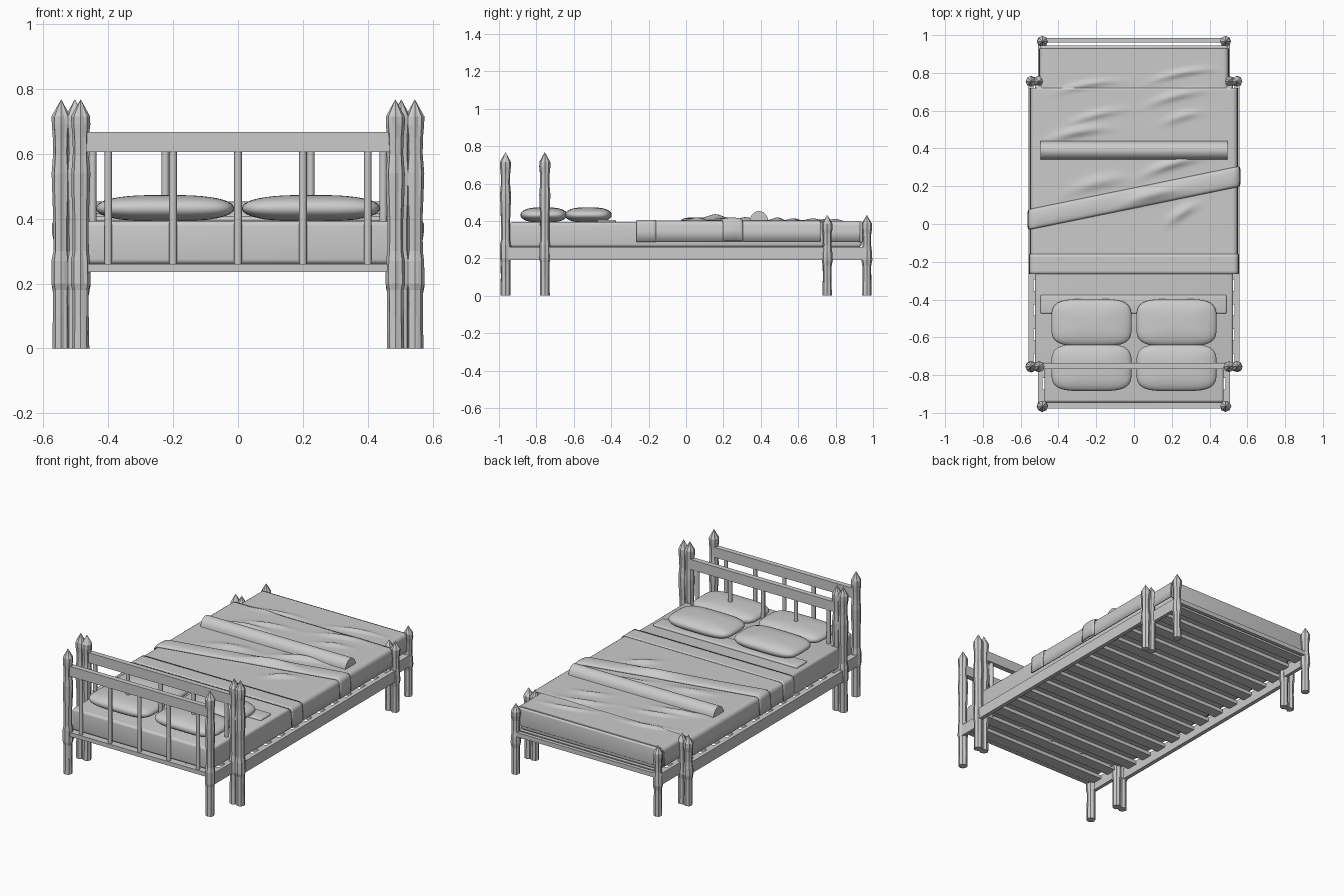
import bpy, bmesh, math, random
from mathutils import Vector

if "Cube" in bpy.data.objects:
    bpy.data.objects.remove(bpy.data.objects["Cube"])
random.seed(4)


def finish(name, bm, smooth=None):
    bmesh.ops.recalc_face_normals(bm, faces=bm.faces)
    me = bpy.data.meshes.new(name)
    bm.to_mesh(me)
    bm.free()
    ob = bpy.data.objects.new(name, me)
    bpy.context.collection.objects.link(ob)
    if smooth:
        bpy.ops.object.select_all(action='DESELECT')
        ob.select_set(True)
        bpy.context.view_layer.objects.active = ob
        bpy.ops.object.shade_smooth_by_angle(angle=math.radians(smooth))
    return ob


def box(name, x0, x1, y0, y1, z0, z1, bevel=0):
    bm = bmesh.new()
    bmesh.ops.create_cube(bm, size=1)
    for v in bm.verts:
        v.co = Vector(((x0 + x1) / 2 + v.co.x * (x1 - x0),
                       (y0 + y1) / 2 + v.co.y * (y1 - y0),
                       (z0 + z1) / 2 + v.co.z * (z1 - z0)))
    if bevel:
        bmesh.ops.bevel(bm, geom=bm.edges[:], offset=bevel, segments=4,
                        profile=0.5, affect='EDGES')
    return finish(name, bm, 40 if bevel else None)


# carved, grooved posts with pointed tops
TALL = [(0, .027), (.1, .026), (.18, .026), (.2, .031), (.27, .030), (.3, .025),
        (.4, .025), (.47, .028), (.54, .030), (.6, .025), (.65, .026), (.69, .030), (.715, .030)]
LOW = [(0, .025), (.09, .024), (.16, .024), (.19, .030), (.23, .028),
       (.27, .023), (.33, .024), (.36, .029), (.385, .029)]


def post(name, x, y, profile, tip):
    bm = bmesh.new()
    n = 16
    rings = []
    for z, r in profile:
        ring = []
        for j in range(n):
            a = 2 * math.pi * j / n
            rr = r * (1 - (random.uniform(.05, .2) if j % 2 else random.uniform(0, .05)))
            ring.append(bm.verts.new((x + rr * math.cos(a), y + rr * math.sin(a), z)))
        rings.append(ring)
    for a, b in zip(rings, rings[1:]):
        for j in range(n):
            k = (j + 1) % n
            bm.faces.new((a[j], a[k], b[k], b[j]))
    bm.faces.new(rings[0])
    top = bm.verts.new((x, y, tip))
    for j in range(n):
        bm.faces.new((rings[-1][j], rings[-1][(j + 1) % n], top))
    finish(name, bm)


for s in (-1, 1):
    for i, (x, y) in enumerate([(.485, -.965), (.545, -.755), (.503, -.755)]):
        post(f"head_post_{i}_{s}", s * x, y, TALL, .768)
    for i, (x, y) in enumerate([(.485, .967), (.545, .755), (.503, .755)]):
        post(f"foot_post_{i}_{s}", s * x, y, LOW, .432)
    # side rails: wide middle, narrow ends
    a, b = sorted((s * .533, s * .558))
    box(f"side_rail_{s}", a, b, -.755, .755, .19, .26)
    a, b = sorted((s * .485, s * .507))
    for t in (-1, 1):
        c, d = sorted((t * .75, t * .967))
        box(f"end_side_rail_{s}_{t}", a, b, c, d, .19, .26)

# headboards: top rail and spindles
for label, y, w, k in (("outer", -.96, .475, 1), ("inner", -.752, .515, 1.12)):
    box(f"{label}_headboard_rail", -w, w, y - .016, y + .016, .605, .667)
    for i in range(-2, 3):
        bm = bmesh.new()
        bmesh.ops.create_cone(bm, cap_ends=True, segments=8, radius1=.012, radius2=.012, depth=.36)
        bmesh.ops.translate(bm, verts=bm.verts, vec=(i * .2 * k, y, .43))
        finish(f"{label}_spindle_{i}", bm, 50)
box("head_cross_rail", -.47, .47, -.977, -.945, .235, .26)
box("foot_cross_rail", -.47, .47, .962, .985, .235, .262)

# slats under the mattress
for i in range(15):
    y = -.91 + i * .13
    w = .54 if abs(y) < .74 else .49
    box(f"slat_{i}", -w, w, y - .035, y + .035, .236, .258)

# mattress: long narrow body with a wider middle
box("mattress", -.475, .475, -.945, .938, .26, .393, .015)
box("mattress_wide_part", -.525, .525, -.745, .74, .261, .394, .015)

# cloth creases: ridges (x, y, length, width, angle, height)
CREASES = [(-.25, .74, .22, .018, .18, .010), (.25, .80, .22, .018, .20, .011),
           (.22, .68, .2, .02, .25, .013), (-.2, .58, .2, .018, .25, .012),
           (.25, .57, .14, .02, .3, .012), (-.3, .49, .2, .022, .2, .018),
           (.25, .06, .12, .022, .6, .018), (.2, .32, .2, .022, .3, .02),
           (-.2, .22, .2, .03, .25, .014), (.1, .16, .22, .03, .25, .018)]


def crease(x, y):
    h = 0
    for cx, cy, ln, wd, a, amp in CREASES:
        u = (x - cx) * math.cos(a) + (y - cy) * math.sin(a)
        v = -(x - cx) * math.sin(a) + (y - cy) * math.cos(a) + .12 * u * u / ln
        h += amp * math.exp(-(u / ln * 1.6) ** 2 - (v / wd) ** 2)
    return h


def drape(name, hw, top, bottom, y0, y1, slope=0, wrinkle=True, arch=0, ny=60):
    """Cloth laid across the bed and hanging over both sides."""
    r = .022
    path = [(hw + .004, bottom), (hw + .002, (bottom + top) / 2)]
    path += [(hw - r + r * math.cos(t * math.pi / 8), top - r + r * math.sin(t * math.pi / 8)) for t in range(5)]
    flat = [(-(hw - r) + 2 * (hw - r) * i / 50, top) for i in range(1, 50)]
    path = [(-x, z) for x, z in path] + flat + path[::-1]
    bm = bmesh.new()
    rows = []
    for j in range(ny + 1):
        t = j / ny
        row = []
        for x, z in path:
            y = y0 + (y1 - y0) * t + slope * x
            up = arch * math.sqrt(max(0, 1 - (2 * t - 1) ** 2))
            side = 0
            if z > top - .001:
                fade = min(1, (hw - abs(x)) / .08)
                up += crease(x, y) * fade if wrinkle else 0
            elif arch:
                side = math.copysign(up * .5, x)
                up *= .5
            row.append(bm.verts.new((x + side, y, z + up)))
        rows.append(row)
    for a, b in zip(rows, rows[1:]):
        for i in range(len(path) - 1):
            bm.faces.new((a[i], a[i + 1], b[i + 1], b[i]))
    ob = finish(name, bm, 45)
    m = ob.modifiers.new("thickness", 'SOLIDIFY')
    m.thickness, m.offset = .006, 0


drape("blanket", .545, .398, .29, -.26, .72, ny=90)
drape("blanket_foot", .497, .397, .29, .70, .93)
box("blanket_foot_flap", -.495, .495, .925, .945, .285, .396, .008)
drape("blanket_turned_edge", .55, .402, .288, -.265, -.16, wrinkle=False, ny=6)
drape("diagonal_throw", .552, .403, .29, .085, .19, slope=.205, arch=.012, ny=12)

# rolled fold across the blanket
bm = bmesh.new()
bmesh.ops.create_cone(bm, cap_ends=True, segments=20, radius1=.05, radius2=.05, depth=.99)
for v in bm.verts:
    v.co = Vector((v.co.z, .39 + v.co.x, .395 + v.co.y * (1.15 if v.co.y > 0 else .2)))
finish("rolled_fold", bm, 40)

# folded sheet by the pillows
box("sheet_fold", -.495, .49, -.475, -.375, .385, .406, .009)


# plump pillows
def pillow(name, x, y, z, hx, hy, hz):
    bm = bmesh.new()
    bmesh.ops.create_uvsphere(bm, u_segments=40, v_segments=20, radius=1)

    def sp(c, e):
        return math.copysign(abs(c) ** e, c)
    for v in bm.verts:
        lat = math.asin(max(-1, min(1, v.co.z)))
        lon = math.atan2(v.co.y, v.co.x)
        c = max(0, math.cos(lat)) ** .75
        v.co = Vector((x + hx * c * sp(math.cos(lon), .5),
                       y + hy * c * sp(math.sin(lon), .5),
                       z + hz * sp(math.sin(lat), .9)))
    finish(name, bm, 60)


for s in (-1, 1):
    pillow(f"pillow_back_{s}", s * .225, -.76, .432, .213, .125, .041)
    pillow(f"pillow_front_{s}", s * .225, -.522, .432, .213, .125, .041)
